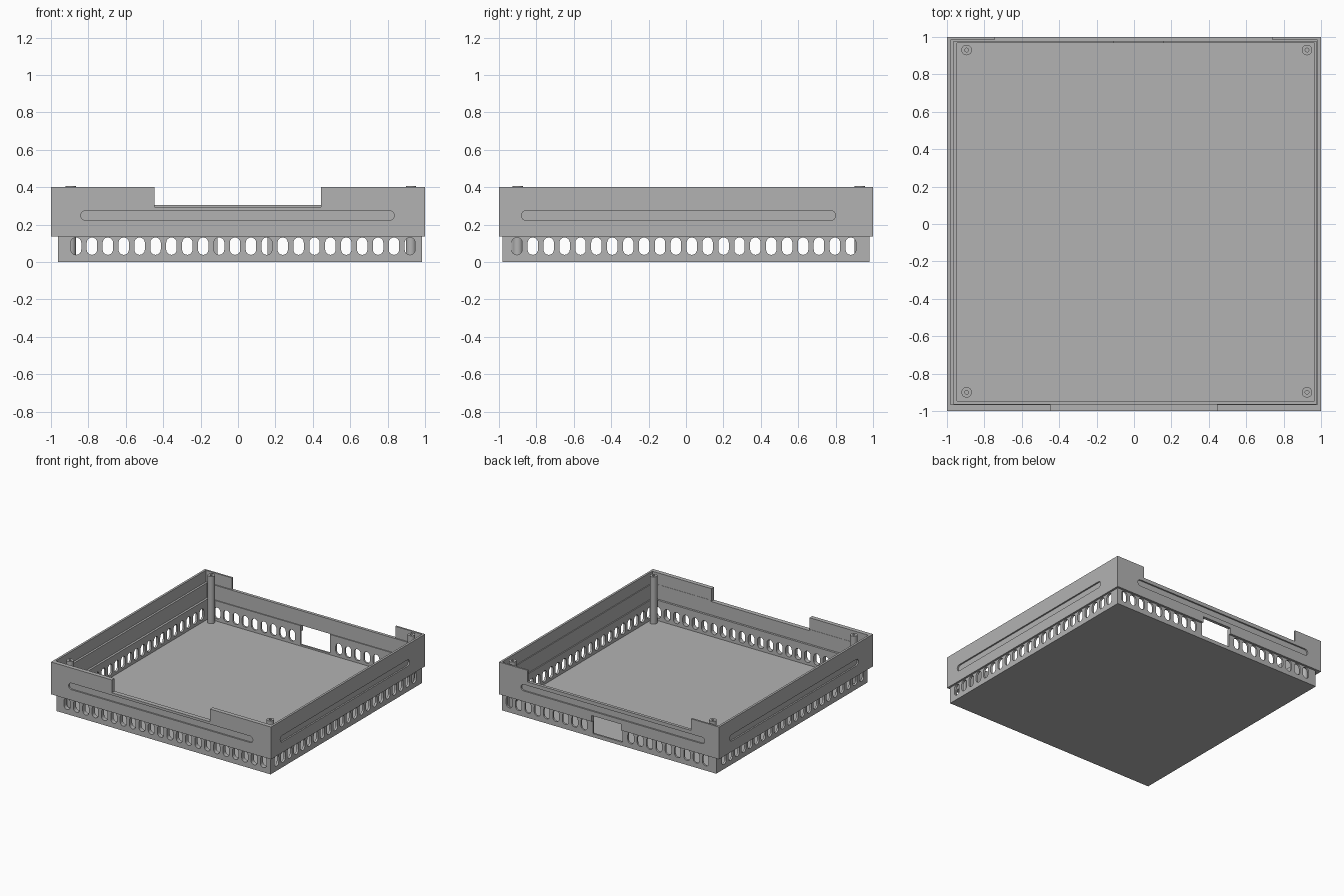
import bpy, bmesh, math
from mathutils import Matrix, Vector

if "Cube" in bpy.data.objects:
    bpy.data.objects.remove(bpy.data.objects["Cube"], do_unlink=True)

grey = bpy.data.materials.new("plain grey")
grey.use_nodes = True
colour = (0.45, 0.45, 0.45, 1)
grey.diffuse_color = colour
grey.node_tree.nodes["Principled BSDF"].inputs["Base Color"].default_value = colour


def add_box(bm, lo, hi):
    lo, hi = Vector(lo), Vector(hi)
    size = hi - lo
    m = Matrix.Translation((lo + hi) / 2) @ Matrix.Diagonal((*size, 1))
    bmesh.ops.create_cube(bm, size=1, matrix=m)


def add_capsule(bm, axis, a, b, z0, z1, d0, d1, steps=8):
    """Rounded bar spanning a..b and z0..z1, extruded from d0 to d1 across a wall."""
    r = min(b - a, z1 - z0) / 2
    pts = []
    upright = z1 - z0 > b - a
    for i in range(2 * steps + 2):
        half = i > steps
        t = math.pi * (i - half) / steps
        if upright:
            u = (a + b) / 2 + r * math.cos(t)
            z = (z0 + r if half else z1 - r) + r * math.sin(t)
        else:
            u = (a + r if half else b - r) + r * math.sin(t)
            z = (z0 + z1) / 2 - r * math.cos(t)
        pts.append((u, z))
    rings = []
    for d in (d0, d1):
        rings.append([bm.verts.new((u, d, z) if axis == "x" else (d, u, z)) for u, z in pts])
    bm.faces.new(rings[0])
    bm.faces.new(rings[1][::-1])
    n = len(pts)
    for i in range(n):
        j = (i + 1) % n
        bm.faces.new((rings[0][j], rings[0][i], rings[1][i], rings[1][j]))


def make(name, bm):
    bmesh.ops.recalc_face_normals(bm, faces=bm.faces)
    me = bpy.data.meshes.new(name)
    bm.to_mesh(me)
    bm.free()
    me.materials.append(grey)
    ob = bpy.data.objects.new(name, me)
    bpy.context.collection.objects.link(ob)
    return ob


def box(name, lo, hi):
    bm = bmesh.new()
    add_box(bm, lo, hi)
    return make(name, bm)


def cut(target, cutter):
    mod = target.modifiers.new("cut", "BOOLEAN")
    mod.operation = "DIFFERENCE"
    mod.solver = "EXACT"
    mod.object = cutter
    bpy.context.view_layer.objects.active = target
    bpy.ops.object.modifier_apply(modifier=mod.name)
    bpy.data.objects.remove(cutter, do_unlink=True)


SEAM, TOP, FLOOR = 0.135, 0.40, 0.018

# Lower tray: floor and thin vented walls
tray = box("lower_tray", (-0.963, -0.982, 0), (0.984, 0.982, SEAM))
cut(tray, box("cutter", (-0.947, -0.946, FLOOR), (0.966, 0.967, 0.5)))

# Vent slots in all four walls, leaving out those beside the rear opening
bm = bmesh.new()
for k in range(22):
    x = -0.866 + 0.085 * k
    y = -0.904 + 0.085 * k
    w = 0.028
    add_capsule(bm, "x", x - w, x + w, 0.038, 0.131, -1.1, -0.935)
    if k not in (9, 10, 11, 12):
        add_capsule(bm, "x", x - w, x + w, 0.038, 0.131, 0.96, 1.1)
    add_capsule(bm, "y", y - w, y + w, 0.038, 0.131, -1.1, -0.94)
    add_capsule(bm, "y", y - w, y + w, 0.038, 0.131, 0.96, 1.1)
cut(tray, make("cutter", bm))

# Upper frame: stepped inside to form ledges and a thin lip
frame = box("upper_frame", (-1, -1, SEAM), (1, 1, TOP))
cut(frame, box("cutter", (-0.947, -0.946, 0), (0.966, 0.967, 0.5)))
cut(frame, box("cutter", (-0.965, -0.963, 0.185), (0.975, 0.975, 0.5)))
cut(frame, box("cutter", (-0.982, -0.965, 0.305), (0.982, 0.985, 0.5)))

# Notches in the front and back lips
cut(frame, box("cutter", (-0.447, -1.1, 0.295), (0.445, -0.9, 0.5)))
cut(frame, box("cutter", (-0.745, 0.9, 0.305), (0.74, 1.1, 0.5)))

# Long shallow grooves round the outside
bm = bmesh.new()
add_capsule(bm, "x", -0.84, 0.835, 0.222, 0.275, -1.1, -0.988)
add_capsule(bm, "x", -0.87, 0.80, 0.222, 0.275, 0.988, 1.1)
add_capsule(bm, "y", -0.81, 0.86, 0.222, 0.275, -1.1, -0.988)
add_capsule(bm, "y", -0.88, 0.80, 0.222, 0.275, 0.988, 1.1)
cut(frame, make("cutter", bm))

# Rear opening through tray and frame
for part in (tray, frame):
    cut(part, box("cutter", (-0.11, 0.9, 0.03), (0.157, 1.1, 0.185)))

# Corner posts with screw holes
for fb, y in (("front", -0.90), ("back", 0.93)):
    for side, x in (("right", -0.895), ("left", 0.925)):
        bm = bmesh.new()
        profile = [(0.028, FLOOR), (0.028, 0.405), (0.01, 0.405), (0.01, 0.3), (0, 0.3)]
        verts = [bm.verts.new((r, 0, z)) for r, z in profile]
        edges = [bm.edges.new(p) for p in zip(verts, verts[1:])]
        bmesh.ops.spin(bm, geom=verts + edges, cent=(0, 0, 0), axis=(0, 0, 1),
                       angle=2 * math.pi, steps=24)
        bmesh.ops.remove_doubles(bm, verts=bm.verts, dist=0.0001)
        bmesh.ops.translate(bm, verts=bm.verts, vec=(x, y, 0))
        post = make(f"{fb}_{side}_post", bm)
        bpy.ops.object.select_all(action="DESELECT")
        post.select_set(True)
        bpy.context.view_layer.objects.active = post
        bpy.ops.object.shade_smooth_by_angle(angle=math.radians(35))
